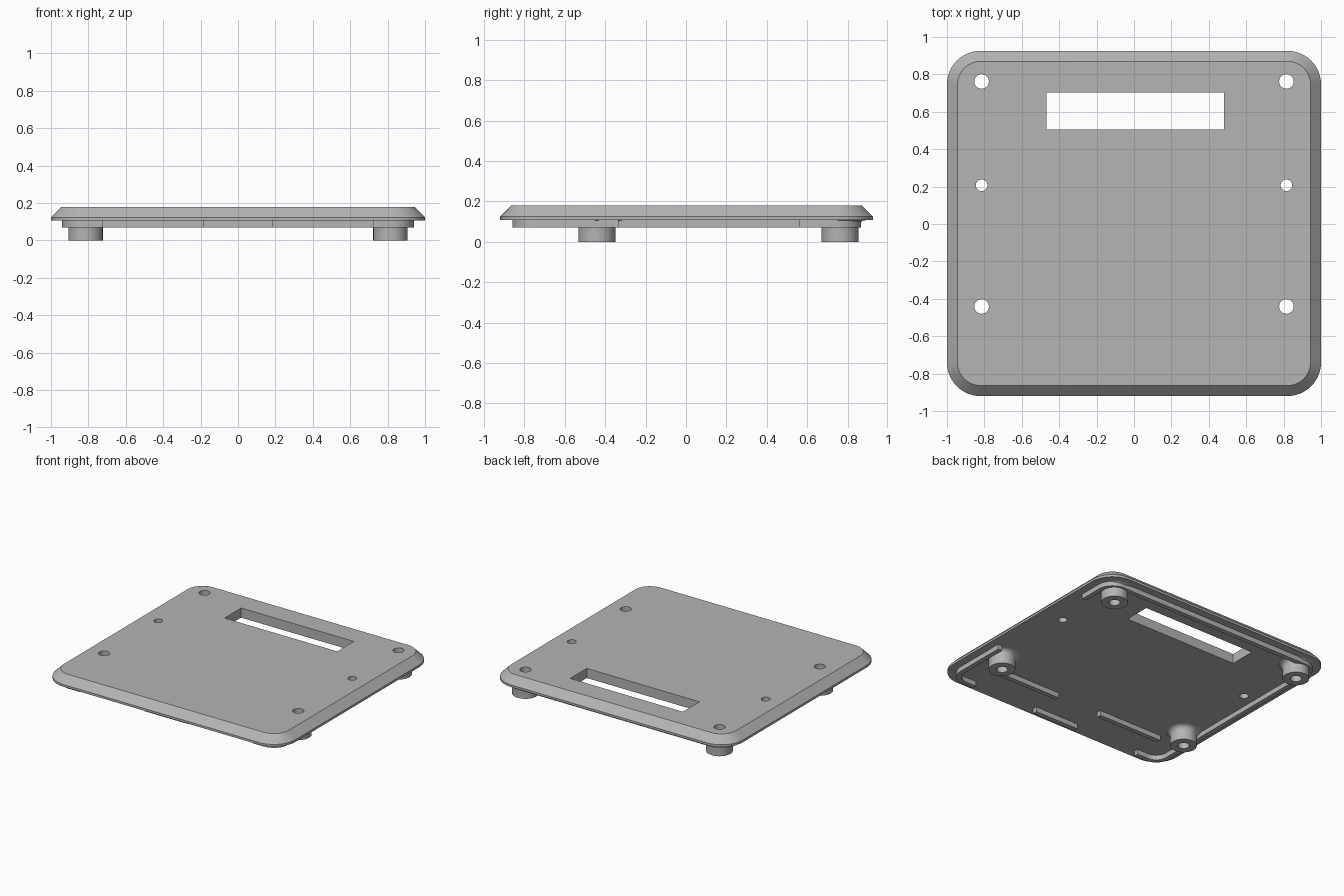
import bpy, bmesh, math

cube = bpy.data.objects.get("Cube")
if cube:
    bpy.data.objects.remove(cube, do_unlink=True)

GREY = (0.46, 0.46, 0.46, 1)
mat = bpy.data.materials.new("plain grey")
mat.use_nodes = True
mat.diffuse_color = GREY
mat.node_tree.nodes["Principled BSDF"].inputs["Base Color"].default_value = GREY

HALF_X, HALF_Y, CORNER = 1.0, 0.923, 0.18
UNDER, RIM, TOP = 0.107, 0.124, 0.18
LIP_BOTTOM = 0.07
CY = 0.003
POST_X, POST_R, HOLE_R, PIN_R = 0.815, 0.092, 0.039, 0.031
POST_YS = (0.762, -0.441)
PIN_Y = 0.207


def outline(inset, z, steps=12):
    """Rounded rectangle ring, inset from the plate edge."""
    r = CORNER - inset
    pts = []
    for quarter, (sx, sy) in enumerate(((1, 1), (-1, 1), (-1, -1), (1, -1))):
        for i in range(steps + 1):
            a = math.pi / 2 * (quarter + i / steps)
            pts.append((sx * (HALF_X - CORNER) + r * math.cos(a),
                        sy * (HALF_Y - CORNER) + r * math.sin(a) + CY, z))
    return pts


def circle(r, z, steps=40):
    return [(r * math.cos(2 * math.pi * i / steps),
             r * math.sin(2 * math.pi * i / steps), z) for i in range(steps)]


def loft(name, rings, closed=False, location=(0, 0, 0)):
    """Skin a stack of rings; cap the ends or join last to first."""
    bm = bmesh.new()
    rows = [[bm.verts.new(p) for p in ring] for ring in rings]
    pairs = list(zip(rows, rows[1:]))
    if closed:
        pairs.append((rows[-1], rows[0]))
    else:
        bm.faces.new(rows[0])
        bm.faces.new(rows[-1])
    n = len(rows[0])
    for a, b in pairs:
        for i in range(n):
            j = (i + 1) % n
            bm.faces.new((a[i], a[j], b[j], b[i]))
    bmesh.ops.recalc_face_normals(bm, faces=bm.faces)
    mesh = bpy.data.meshes.new(name)
    bm.to_mesh(mesh)
    bm.free()
    mesh.materials.append(mat)
    obj = bpy.data.objects.new(name, mesh)
    obj.location = location
    bpy.context.collection.objects.link(obj)
    return obj


def box(name, x0, x1, y0, y1, z0, z1):
    return loft(name, [[(x0, y0, z), (x1, y0, z), (x1, y1, z), (x0, y1, z)]
                       for z in (z0, z1)])


def activate(obj):
    bpy.ops.object.select_all(action='DESELECT')
    obj.select_set(True)
    bpy.context.view_layer.objects.active = obj


def cut(target, cutters):
    for c in cutters:
        c.hide_render = True
        mod = target.modifiers.new("cut", 'BOOLEAN')
        mod.operation, mod.solver, mod.object = 'DIFFERENCE', 'EXACT', c
        activate(target)
        bpy.ops.object.modifier_apply(modifier=mod.name)
        bpy.data.objects.remove(c, do_unlink=True)


def smooth(obj):
    activate(obj)
    bpy.ops.object.shade_smooth_by_angle(angle=math.radians(30))


# Bevelled plate with display window, screw holes and pin holes
plate = loft("cover_plate", [outline(0, UNDER), outline(0, RIM), outline(0.056, TOP)])
cutters = [box("window_cutter", -0.467, 0.48, 0.505, 0.704, 0, 0.3)]
for x in (-POST_X, POST_X):
    for y, r in [(py, HOLE_R) for py in POST_YS] + [(PIN_Y, PIN_R)]:
        cutters.append(loft("hole_cutter", [circle(r, 0), circle(r, 0.3)],
                            location=(x, y, 0)))
cut(plate, cutters)
smooth(plate)

# Locating lip under the plate, with gaps at the front and on the left
OUTER, INNER = 0.06, 0.095
lip = loft("locating_lip", [outline(OUTER, UNDER), outline(OUTER, LIP_BOTTOM),
                            outline(INNER, LIP_BOTTOM), outline(INNER, UNDER)], closed=True)
cut(lip, [box("gap_cutter", -0.725, -0.185, -1, -0.7, 0, 0.3),
          box("gap_cutter", 0.185, 0.725, -1, -0.7, 0, 0.3),
          box("gap_cutter", 0.8, 1.1, -0.333, 0.563, 0, 0.3)])
smooth(lip)

# Inner ribs behind the front gaps
for side, x0, x1 in (("right", -0.725, -0.185), ("left", 0.185, 0.725)):
    box("front_rib_" + side, x0, x1, -0.615, -0.58, LIP_BOTTOM, UNDER)

# Hollow screw posts with a filleted root
FILLET = UNDER - LIP_BOTTOM
profile = [(HOLE_R, UNDER), (HOLE_R, 0), (POST_R, 0)]
for i in range(7):
    a = math.pi / 2 * i / 6
    profile.append((POST_R + FILLET * (1 - math.cos(a)), LIP_BOTTOM + FILLET * math.sin(a)))
for side, x in (("right", -POST_X), ("left", POST_X)):
    for end, y in zip(("back", "front"), POST_YS):
        smooth(loft(f"screw_post_{end}_{side}", [circle(r, z) for r, z in profile],
                    closed=True, location=(x, y, 0)))
